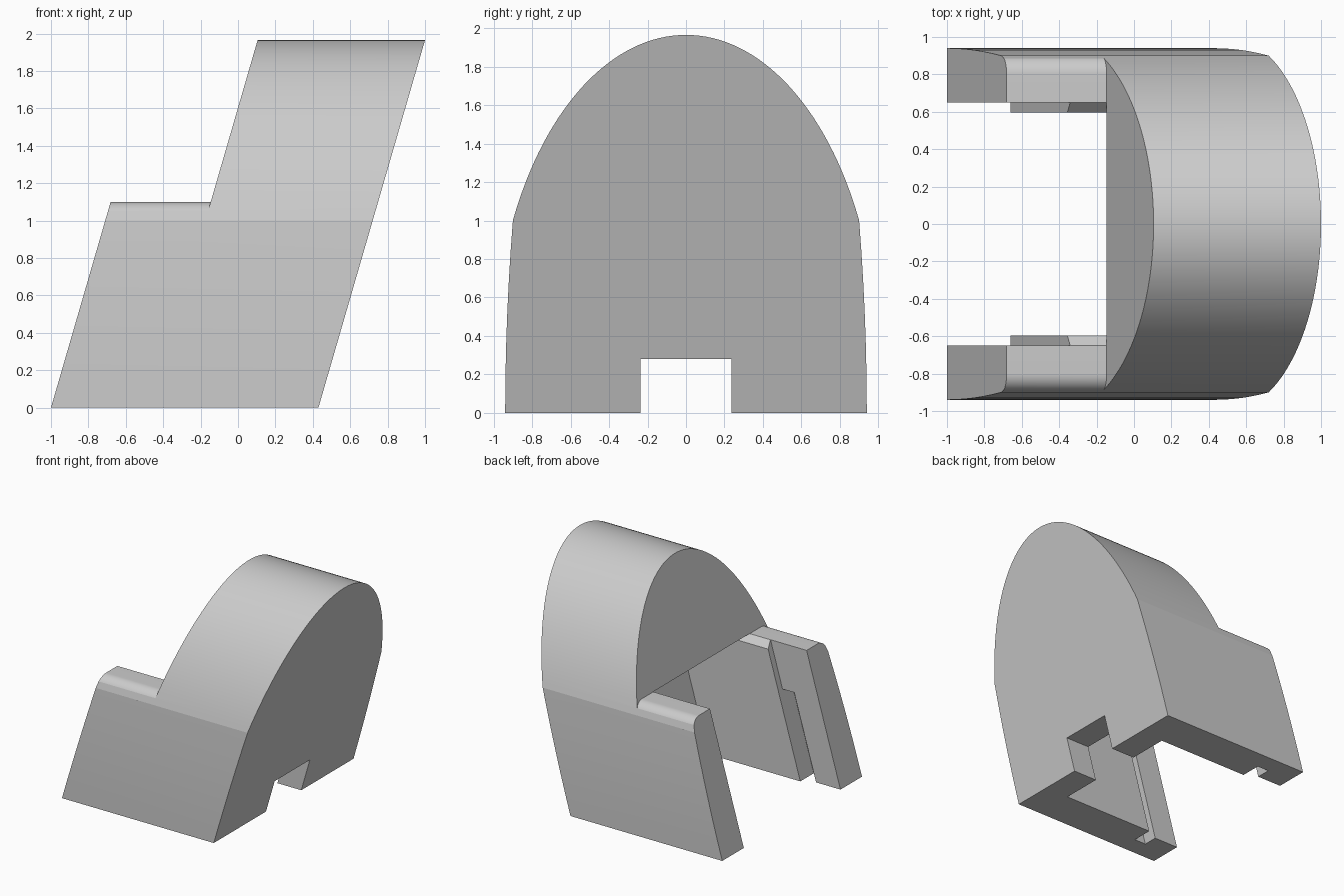
import bpy, bmesh, math

cube = bpy.data.objects.get("Cube")
if cube:
    bpy.data.objects.remove(cube)

SLANT = 0.29          # x shift per unit of height
BACK, FRONT = -1.0, 0.43
TOP, KINK, ARM_TOP = 1.965, 1.0, 1.1

grey = bpy.data.materials.new("light_grey")
grey.use_nodes = True
colour = (0.6, 0.6, 0.6, 1)
grey.diffuse_color = colour
grey.node_tree.nodes["Principled BSDF"].inputs["Base Color"].default_value = colour


def slanted_prism(name, profile, u0, u1):
    """Extrude a (y, z) profile along x, leaning with height."""
    bm = bmesh.new()
    ends = [[bm.verts.new((u + SLANT * z, y, z)) for y, z in profile] for u in (u0, u1)]
    bm.faces.new(ends[0])
    bm.faces.new(ends[1][::-1])
    n = len(profile)
    for i in range(n):
        j = (i + 1) % n
        bm.faces.new((ends[0][i], ends[1][i], ends[1][j], ends[0][j]))
    bmesh.ops.recalc_face_normals(bm, faces=bm.faces)
    mesh = bpy.data.meshes.new(name)
    bm.to_mesh(mesh)
    bm.free()
    mesh.materials.append(grey)
    obj = bpy.data.objects.new(name, mesh)
    bpy.context.collection.objects.link(obj)
    return obj


def mirrored(half):
    """Close a +y half outline with its mirror image."""
    return half + [(-y, z) for y, z in reversed(half) if y > 1e-6]


def box(y0, y1, z0, z1):
    return [(y0, z0), (y1, z0), (y1, z1), (y0, z1)]


def cut(body, profile, u0, u1):
    cutter = slanted_prism("cutter", profile, u0, u1)
    cutter.hide_render = True
    mod = body.modifiers.new("cut", 'BOOLEAN')
    mod.operation = 'DIFFERENCE'
    mod.solver = 'EXACT'
    mod.object = cutter
    bpy.context.view_layer.objects.active = body
    bpy.ops.object.modifier_apply(modifier=mod.name)
    bpy.data.objects.remove(cutter)


# Arched outer profile: gently bowed sides below an elliptical crown
side = [(0.94 - 0.04 * (i / 6) ** 2, KINK * i / 6) for i in range(6)]
crown_h = 1.71
start = math.acos(0.9)
crown = []
for i in range(33):
    a = start + (math.pi / 2 - start) * i / 32
    crown.append((max(math.cos(a), 0), TOP - crown_h * (1 - math.sin(a))))
body = slanted_prism("slanted_arch_body", mirrored(side + crown), BACK, FRONT)

# Remove everything above the two low arms, leaving rounded shoulders
shoulder = [(1.2, 2.2), (1.2, KINK - 0.01), (0.91, KINK - 0.01)]
for i in range(17):
    a = math.pi / 2 * i / 16
    shoulder.append((0.8 + 0.1 * math.cos(a), KINK + 0.1 * math.sin(a)))
cut(body, mirrored(shoulder), BACK - 0.2, -0.465)

# Inner cavity with chamfered upper corners
cut(body, mirrored([(0.595, -0.1), (0.595, 1.045), (0.65, ARM_TOP + 0.001)]),
    BACK - 0.2, 0.205)

# Wider opening between the arm ends
cut(body, box(-0.65, 0.65, -0.1, 1.2), BACK - 0.2, -0.66)

# Grooves in the inner faces of the arms
for s in (-1, 1):
    cut(body, box(s * 0.5, s * 0.775, -0.1, 0.71), -0.77, -0.66)

# Notch through the foot of the end wall
cut(body, box(-0.237, 0.237, -0.1, 0.28), 0.0, 0.6)

bpy.ops.object.select_all(action='DESELECT')
body.select_set(True)
bpy.context.view_layer.objects.active = body
bpy.ops.object.shade_smooth_by_angle(angle=math.radians(8))
